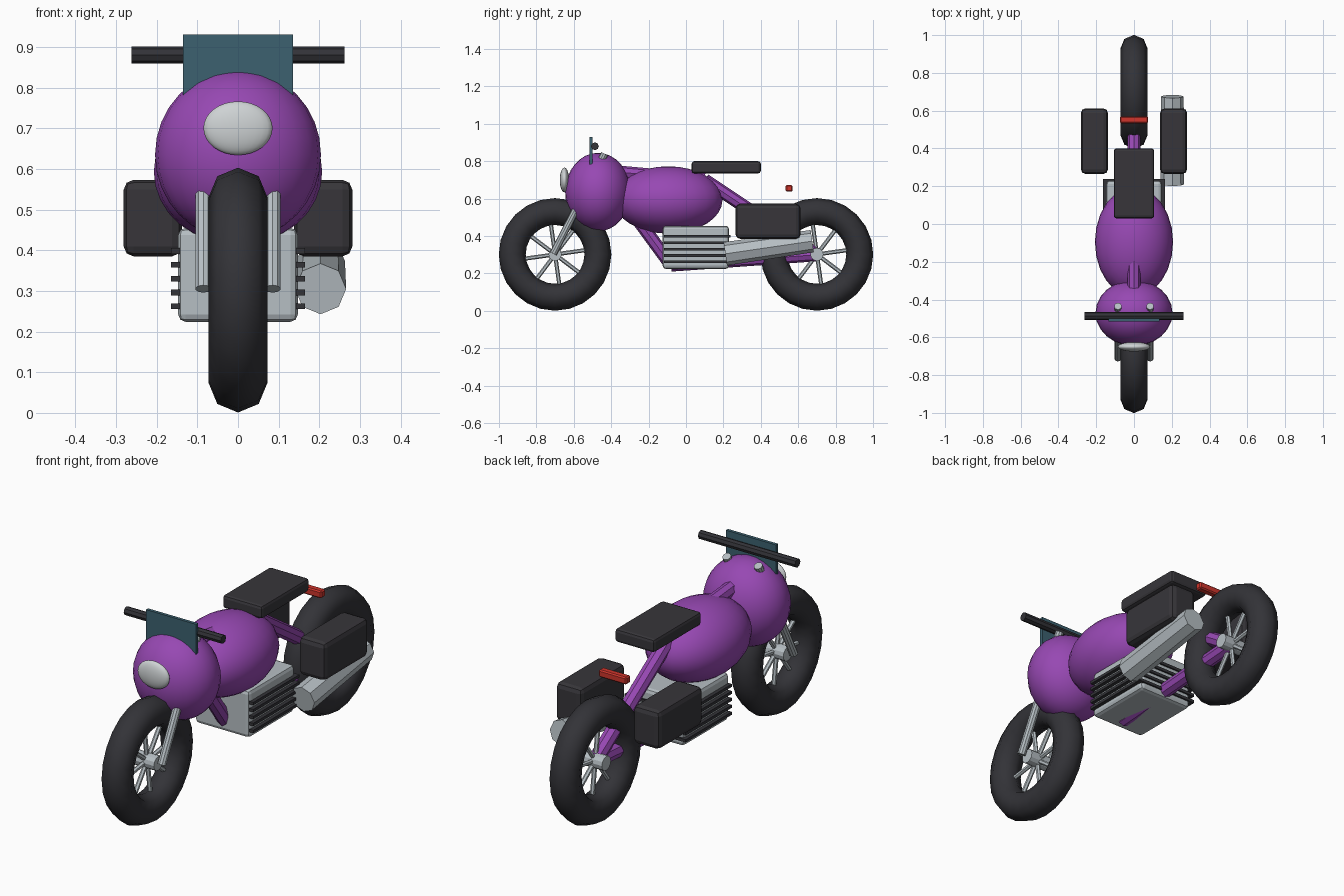
import bpy, math
from mathutils import Vector

if "Cube" in bpy.data.objects:
    bpy.data.objects.remove(bpy.data.objects["Cube"])


def material(name, rgb):
    m = bpy.data.materials.new(name)
    m.diffuse_color = (*rgb, 1)
    m.use_nodes = True
    m.node_tree.nodes["Principled BSDF"].inputs["Base Color"].default_value = m.diffuse_color
    return m


PURPLE = material("purple_paint", (0.31, 0.065, 0.45))
BLACK = material("black_rubber", (0.033, 0.033, 0.039))
LEATHER = material("black_leather", (0.038, 0.036, 0.042))
METAL = material("grey_metal", (0.47, 0.52, 0.55))
LAMP = material("lamp_glass", (0.62, 0.65, 0.66))
GLASS = material("teal_screen", (0.045, 0.12, 0.16))
RED = material("red_lens", (0.62, 0.035, 0.025))


def finish(name, mat, smooth=0):
    ob = bpy.context.object
    ob.name = name
    ob.data.materials.append(mat)
    if smooth:
        bpy.ops.object.shade_smooth_by_angle(angle=math.radians(smooth))
    return ob


def box(name, mat, lo, hi, bevel=0.0, segments=2):
    lo, hi = Vector(lo), Vector(hi)
    bpy.ops.mesh.primitive_cube_add(size=1, location=(lo + hi) / 2)
    ob = bpy.context.object
    ob.scale = hi - lo
    bpy.ops.object.transform_apply(location=False, rotation=False, scale=True)
    if bevel:
        b = ob.modifiers.new("bevel", 'BEVEL')
        b.width, b.segments = bevel, segments
    return finish(name, mat)


def tube(name, mat, a, b, r, r2=None, sides=8):
    a, b = Vector(a), Vector(b)
    d = b - a
    bpy.ops.mesh.primitive_cone_add(
        vertices=sides, radius1=r, radius2=r if r2 is None else r2, depth=d.length,
        location=(a + b) / 2, rotation=d.to_track_quat('Z', 'Y').to_euler())
    return finish(name, mat)


def ellipsoid(name, mat, centre, radii, segments=24, rings=16):
    bpy.ops.mesh.primitive_uv_sphere_add(segments=segments, ring_count=rings,
                                         radius=1, location=centre)
    bpy.context.object.scale = radii
    bpy.ops.object.transform_apply(location=False, rotation=False, scale=True)
    return finish(name, mat, 60)


# Wheels: tyre, hub and eight spokes
for label, y in (("front", -0.70), ("rear", 0.70)):
    c = Vector((0, y, 0.302))
    bpy.ops.mesh.primitive_torus_add(
        location=c, rotation=(0, math.pi / 2, 0), major_radius=0.229, minor_radius=0.072,
        major_segments=24, minor_segments=8)
    finish(label + "_tyre", BLACK, 60)
    tube(label + "_hub", METAL, c - Vector((0.06, 0, 0)), c + Vector((0.06, 0, 0)), 0.035, sides=12)
    for i in range(8):
        t = math.radians(8 + 45 * i)
        rim = c + 0.175 * Vector((0, math.cos(t), math.sin(t)))
        tube(f"{label}_spoke_{i + 1}", METAL, c, rim, 0.011, sides=6)

# Frame tubes
HEAD, SADDLE = (0, -0.45, 0.75), (0, 0.10, 0.70)
CRADLE, AXLE = (0, -0.08, 0.245), (0, 0.70, 0.30)
tube("spine_tube", PURPLE, HEAD, SADDLE, 0.035)
tube("seat_stay", PURPLE, SADDLE, AXLE, 0.035)
tube("down_tube", PURPLE, HEAD, CRADLE, 0.035)
tube("chain_stay", PURPLE, CRADLE, AXLE, 0.035)

# Bodywork
ellipsoid("fuel_tank", PURPLE, (0, -0.095, 0.593), (0.207, 0.29, 0.18))
ellipsoid("front_fairing", PURPLE, (0, -0.471, 0.635), (0.204, 0.175, 0.21))
ellipsoid("headlight", LAMP, (0, -0.65, 0.70), (0.085, 0.025, 0.066))
box("windscreen", GLASS, (-0.135, -0.516, 0.74), (0.135, -0.500, 0.93))
tube("handlebar", BLACK, (-0.262, -0.487, 0.88), (0.262, -0.487, 0.88), 0.021)
box("seat", LEATHER, (-0.107, 0.03, 0.735), (0.107, 0.40, 0.80), 0.014)
box("tail_light", RED, (-0.075, 0.533, 0.637), (0.075, 0.569, 0.673), 0.006, 1)

# Forks and saddlebags on both sides
for label, s in (("left", -1), ("right", 1)):
    tube(label + "_fork", METAL, (s * 0.085, -0.71, 0.305), (s * 0.085, -0.435, 0.84), 0.02, sides=10)
    x = sorted((s * 0.138, s * 0.281))
    box(label + "_saddlebag", LEATHER, (x[0], 0.265, 0.385), (x[1], 0.612, 0.573), 0.024)

# Engine with cooling fins
box("engine_block", METAL, (-0.147, -0.125, 0.224), (0.147, 0.23, 0.455), 0.018)
for i in range(5):
    z = 0.262 + 0.034 * i
    box(f"cooling_fin_{i + 1}", BLACK, (-0.165, -0.118, z - 0.007), (0.165, 0.238, z + 0.007))

# Exhaust on the right side
tube("exhaust", METAL, (0.203, 0.21, 0.305), (0.203, 0.675, 0.373), 0.063, 0.06)
